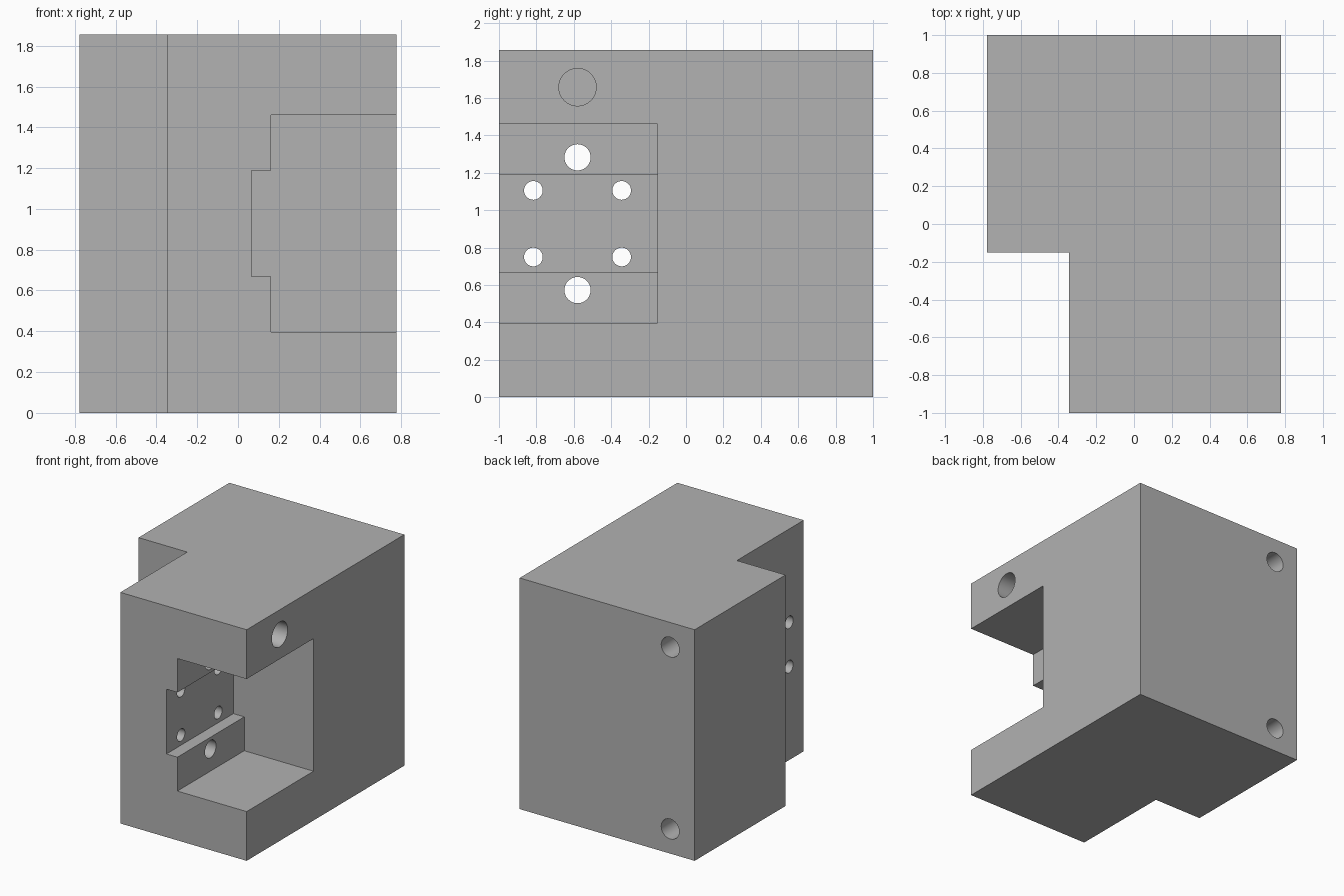
import bpy
import bmesh
from math import radians
from mathutils import Matrix

cube = bpy.data.objects.get("Cube")
if cube:
    bpy.data.objects.remove(cube, do_unlink=True)

HALF_X, HEIGHT = 0.777, 1.855
MID = HEIGHT / 2
STEP_X, STEP_Y = -0.345, -0.152   # inner corner of the L-shaped plan

grey = bpy.data.materials.new("plain grey")
grey.use_nodes = True
colour = (0.445, 0.445, 0.445, 1)
grey.diffuse_color = colour
grey.node_tree.nodes["Principled BSDF"].inputs["Base Color"].default_value = colour


def make_object(name, bm):
    bmesh.ops.recalc_face_normals(bm, faces=bm.faces)
    mesh = bpy.data.meshes.new(name)
    bm.to_mesh(mesh)
    bm.free()
    mesh.materials.append(grey)
    obj = bpy.data.objects.new(name, mesh)
    bpy.context.collection.objects.link(obj)
    return obj


def prism(name, points, direction):
    """Extrude a closed profile along a direction."""
    bm = bmesh.new()
    face = bm.faces.new([bm.verts.new(p) for p in points])
    result = bmesh.ops.extrude_face_region(bm, geom=[face])
    verts = [v for v in result["geom"] if isinstance(v, bmesh.types.BMVert)]
    bmesh.ops.translate(bm, verts=verts, vec=direction)
    return make_object(name, bm)


def cylinder(name, axis, radius, start, end, across, z):
    """Round cutter along x or y between two coordinates."""
    bm = bmesh.new()
    bmesh.ops.create_cone(bm, cap_ends=True, segments=48, radius1=radius,
                          radius2=radius, depth=end - start)
    mid = (start + end) / 2
    turn = Matrix.Rotation(radians(90), 4, "Y" if axis == "x" else "X")
    place = (mid, across, z) if axis == "x" else (across, mid, z)
    bm.transform(Matrix.Translation(place) @ turn)
    return make_object(name, bm)


# Block with an L-shaped plan
plan = [(STEP_X, -1), (HALF_X, -1), (HALF_X, 1), (-HALF_X, 1),
        (-HALF_X, STEP_Y), (STEP_X, STEP_Y)]
block = prism("mounting_block", [(x, y, 0) for x, y in plan], (0, 0, HEIGHT))

# Stepped pocket open to the front and side
outer, inner = 0.532, 0.26
pocket = [(1, -outer), (1, outer), (0.162, outer), (0.162, inner),
          (0.065, inner), (0.065, -inner), (0.162, -inner), (0.162, -outer)]
cutters = [prism("pocket_cutter", [(x, -1.2, MID + z) for x, z in pocket],
                 (0, 1.2 + STEP_Y, 0))]

# Holes mirrored about mid height
HOLE_Y = -0.58
for s in (-1, 1):
    cutters.append(cylinder("side_blind_hole", "x", 0.1, 0.2, 0.9, HOLE_Y, MID + s * 0.73))
    cutters.append(cylinder("back_blind_hole", "y", 0.08, 0.5, 1.1, -0.56, MID + s * 0.73))
    cutters.append(cylinder("large_through_hole", "x", 0.07, -0.5, 0.3, HOLE_Y, MID + s * 0.355))
    for t in (-1, 1):
        cutters.append(cylinder("small_through_hole", "x", 0.05, -0.5, 0.3,
                                HOLE_Y + t * 0.236, MID + s * 0.178))

# Cut everything out and apply
for cutter in cutters:
    cutter.hide_render = True
    cut = block.modifiers.new(cutter.name, "BOOLEAN")
    cut.operation = "DIFFERENCE"
    cut.solver = "EXACT"
    cut.object = cutter

depsgraph = bpy.context.evaluated_depsgraph_get()
result = bpy.data.meshes.new_from_object(block.evaluated_get(depsgraph))
block.modifiers.clear()
block.data = result
for cutter in cutters:
    bpy.data.objects.remove(cutter, do_unlink=True)

# Smooth hole walls, sharp edges
bpy.ops.object.select_all(action="DESELECT")
block.select_set(True)
bpy.context.view_layer.objects.active = block
bpy.ops.object.shade_smooth_by_angle(angle=radians(30))
